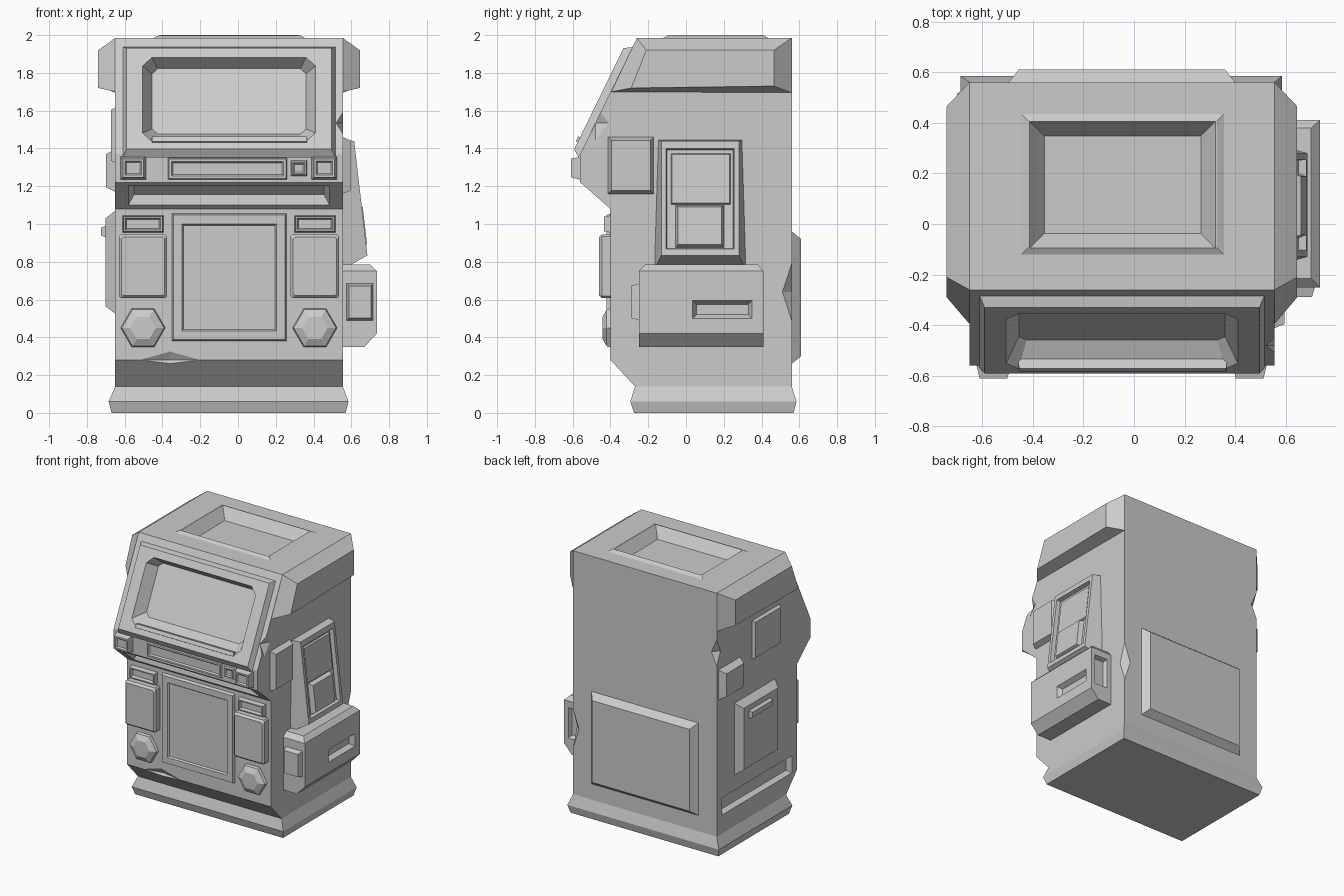
import bpy, bmesh, math
from mathutils import Matrix, Vector

if "Cube" in bpy.data.objects:
    bpy.data.objects.remove(bpy.data.objects["Cube"], do_unlink=True)

GREY = (0.6, 0.6, 0.6, 1)
mat = bpy.data.materials.new("plain grey")
mat.use_nodes = True
mat.diffuse_color = GREY
mat.node_tree.nodes["Principled BSDF"].inputs["Base Color"].default_value = GREY

X, Y, Z = Vector((1, 0, 0)), Vector((0, 1, 0)), Vector((0, 0, 1))


def frame(origin, u, v):
    """Matrix for drawing on a plane: u across, v up, third axis outward."""
    u, v = u.normalized(), v.normalized()
    m = Matrix((u, v, u.cross(v))).transposed().to_4x4()
    m.translation = origin
    return m


def rect(u0, u1, v0, v1, h, c=0):
    """Rectangle at height h, corners chamfered by c."""
    if not c:
        return [(u0, v0, h), (u1, v0, h), (u1, v1, h), (u0, v1, h)]
    return [(u0 + c, v0, h), (u1 - c, v0, h), (u1, v0 + c, h), (u1, v1 - c, h),
            (u1 - c, v1, h), (u0 + c, v1, h), (u0, v1 - c, h), (u0, v0 + c, h)]


def finish(name, bm):
    bmesh.ops.recalc_face_normals(bm, faces=bm.faces)
    mesh = bpy.data.meshes.new(name)
    bm.to_mesh(mesh)
    bm.free()
    mesh.materials.append(mat)
    ob = bpy.data.objects.new(name, mesh)
    bpy.context.collection.objects.link(ob)
    return ob


def loft(name, m, *rings):
    """Closed solid through rings of equal point count."""
    bm = bmesh.new()
    loops = [[bm.verts.new(m @ Vector(p)) for p in r] for r in rings]
    n = len(loops[0])
    for a, b in zip(loops, loops[1:]):
        for i in range(n):
            j = (i + 1) % n
            bm.faces.new((a[i], a[j], b[j], b[i]))
    bm.faces.new(loops[0][::-1])
    bm.faces.new(loops[-1])
    return finish(name, bm)


def grow(r, d):
    return (r[0] - d, r[1] + d, r[2] - d, r[3] + d)


def block(name, m, r, h, bevel):
    """Raised plate with sloping edges."""
    return loft(name, m, rect(*r, 0), rect(*grow(r, -bevel), h))


def tray(name, m, r, h, bevel, rim, floor, slope=0.008):
    """Raised plate with a sunken middle."""
    a = grow(r, -bevel)
    b = grow(a, -rim)
    return loft(name, m, rect(*r, 0), rect(*a, h), rect(*b, h), rect(*grow(b, -slope), floor))


def cut(cutter, *targets):
    for t in targets:
        mod = t.modifiers.new("cut", "BOOLEAN")
        mod.operation, mod.solver, mod.object = "DIFFERENCE", "EXACT", cutter
        bpy.context.view_layer.objects.active = t
        bpy.ops.object.modifier_apply(modifier=mod.name)
    bpy.data.objects.remove(cutter, do_unlink=True)


def recess(m, r, depth, slope, *targets):
    cut(loft("cutter", m, rect(*r, 0.02), rect(*r, 0), rect(*grow(r, -slope), -depth)), *targets)


# Working planes
L, R = -0.65, 0.555
top = frame((0, 0, 0), X, Y)
roof = frame((0, 0, 1.985), X, Y)
front = frame((0, -0.40, 0), X, Z)
strip = frame((0, -0.56, 0), X, Z)
back = frame((0, 0.56, 0), -X, Z)
side = frame((0, 0, 0), Y, Z)
right = frame((R, 0, 0), Y, Z)
left = frame((L, 0, 0), -Y, Z)
under = frame((0, -0.40, 1.08), X, Vector((0, -0.16, 0.14)))
slope = frame((0, -0.56, 1.37), X, Vector((0, 0.30, 0.615)))

# Cabinet body and flared foot
outline = [(-0.27, 0.14), (-0.40, 0.28), (-0.40, 1.08), (-0.56, 1.22), (-0.56, 1.37),
           (-0.26, 1.985), (0.56, 1.985), (0.56, 0.14)]
body = loft("cabinet_body", side, [(y, z, L) for y, z in outline], [(y, z, R) for y, z in outline])
loft("base_plinth", top, rect(-0.67, 0.57, -0.275, 0.57, 0),
     rect(-0.685, 0.585, -0.295, 0.585, 0.06), rect(L, R, -0.27, 0.56, 0.14))

# Flared shoulders on both sides
inner = [(-0.395, 1.70), (0.56, 1.695), (0.56, 1.985), (-0.26, 1.985)]
outer = [(-0.29, 1.72), (0.465, 1.73), (0.465, 1.92), (-0.21, 1.92)]
for name, x, d in (("left_shoulder", R, 0.09), ("right_shoulder", L, -0.09)):
    loft(name, side, [(y, z, x) for y, z in inner], [(y, z, x + d) for y, z in outer])

# Sloped screen surround with a deep screen
surround = loft("screen_surround", slope, rect(-0.61, 0.515, -0.02, 0.63, 0),
                rect(-0.59, 0.495, 0.01, 0.605, 0.04))
cut(loft("cutter", slope, rect(-0.505, 0.41, 0.055, 0.55, 0.06, 0.05),
         rect(-0.505, 0.41, 0.055, 0.55, 0.04, 0.05),
         rect(-0.455, 0.36, 0.14, 0.525, -0.045, 0.03)), body, surround)
block("screen_lip", slope, (-0.46, 0.37, 0.045, 0.085), 0.05, 0.006)

# Control strip and the hollow beneath it
recess(under, (-0.58, 0.485, 0.03, 0.19), 0.05, 0.03, body)
tray("control_slot", strip, (-0.37, 0.26, 1.235, 1.35), 0.012, 0.006, 0.012, 0.001)
tray("small_button", strip, (0.28, 0.365, 1.255, 1.335), 0.012, 0.006, 0.006, 0.004)
for i, cx in enumerate((-0.555, 0.457)):
    tray(f"strip_button_{i + 1}", strip, (cx - 0.067, cx + 0.067, 1.235, 1.357), 0.05, 0.012, 0.012, 0.04)

# Front door, with matching boxes, trays and hexagonal knobs either side
tray("front_door", front, (-0.35, 0.257, 0.38, 1.055), 0.022, 0.008, 0.046, 0.01)
for i, cx in enumerate((-0.503, 0.407)):
    n = i + 1
    tray(f"label_tray_{n}", front, (cx - 0.108, cx + 0.108, 0.955, 1.045), 0.035, 0.006, 0.008, 0.015)
    loft(f"front_box_{n}", front, rect(cx - 0.128, cx + 0.128, 0.608, 0.945, 0, 0.01),
         rect(cx - 0.128, cx + 0.128, 0.608, 0.945, 0.045, 0.01),
         rect(cx - 0.115, cx + 0.115, 0.622, 0.93, 0.06, 0.01))
    hexes = [[(cx + r * math.cos(a * math.pi / 3), 0.45 + r * math.sin(a * math.pi / 3), h)
              for a in range(6)] for r, h in ((0.118, 0), (0.112, 0.02), (0.068, 0.042))]
    loft(f"hex_knob_{n}", front, *hexes)

# Roof hatch: low rim around a sunken floor
hatch = block("roof_hatch", roof, (-0.445, 0.355, -0.12, 0.435), 0.015, 0.028)
recess(frame((0, 0, 2.0), X, Y), (-0.412, 0.322, -0.095, 0.405), 0.08, 0.058, body, hatch)

# Rear panel
block("back_panel", back, (-0.40, 0.495, 0.26, 0.96), 0.05, 0.04)

# Large bin on one side, with slot, rear pocket and front latch
bin_ob = loft("side_bin", top, rect(R, 0.67, -0.25, 0.41, 0.35), rect(R, 0.735, -0.25, 0.41, 0.42),
              rect(R, 0.735, -0.25, 0.41, 0.75), rect(R, 0.70, -0.215, 0.38, 0.785))
recess(frame((0.735, 0, 0), Y, Z), (0.035, 0.35, 0.50, 0.595), 0.035, 0.02, bin_ob)
recess(frame((0, 0.41, 0), -X, Z), (-0.70, -0.59, 0.47, 0.70), 0.03, 0.012, bin_ob)
block("bin_latch", frame((0, -0.25, 0), X, Z), (0.575, 0.715, 0.49, 0.685), 0.038, 0.012)

# Leaning hatch above the bin
lean = frame((0.65, 0.075, 1.137), Y, Vector((-0.07, 0, 0.605)))
loft("leaning_hatch", lean, rect(-0.24, 0.24, -0.36, 0.33, -0.13), rect(-0.205, 0.205, -0.305, 0.305, 0),
     rect(-0.18, 0.18, -0.27, 0.265, 0), rect(-0.175, 0.175, -0.265, 0.26, -0.03))
back_plate = frame(lean @ Vector((0, 0, -0.03)), lean.col[0].xyz, lean.col[1].xyz)
block("hatch_upper_plate", back_plate, (-0.155, 0.16, -0.03, 0.24), 0.012, 0.006)
block("hatch_lower_plate", back_plate, (-0.13, 0.125, -0.26, -0.035), 0.035, 0.012)
block("upper_side_box", right, (-0.412, -0.172, 1.16, 1.46), 0.04, 0.017)

# Opposite side: plates, door with handle, long slot
block("upper_side_plate", left, (-0.14, 0.19, 1.325, 1.615), 0.022, 0.01)
block("small_side_box", left, (-0.54, -0.28, 1.17, 1.395), 0.05, 0.025)
block("side_door", left, (-0.35, 0.14, 0.525, 1.07), 0.052, 0.04)
block("side_door_handle", frame((L - 0.052, 0, 0), -Y, Z), (-0.25, 0.01, 0.93, 0.99), 0.024, 0.01)
recess(left, (-0.50, 0.34, 0.28, 0.41), 0.04, 0.015, body)

# Chipped edges
for at, size in (((R, 0.56, 0.64), (0.05, 0.05, 0.15)), ((L, 0.56, 1.53), (0.045, 0.045, 0.10)),
                 ((-0.36, -0.40, 0.28), (0.16, 0.03, 0.045)), ((R, -0.48, 1.535), (0.035, 0.07, 0.09))):
    bm = bmesh.new()
    bmesh.ops.create_uvsphere(bm, u_segments=4, v_segments=2, radius=1)
    bmesh.ops.scale(bm, vec=size, verts=bm.verts)
    bmesh.ops.translate(bm, vec=at, verts=bm.verts)
    cut(finish("cutter", bm), body)
